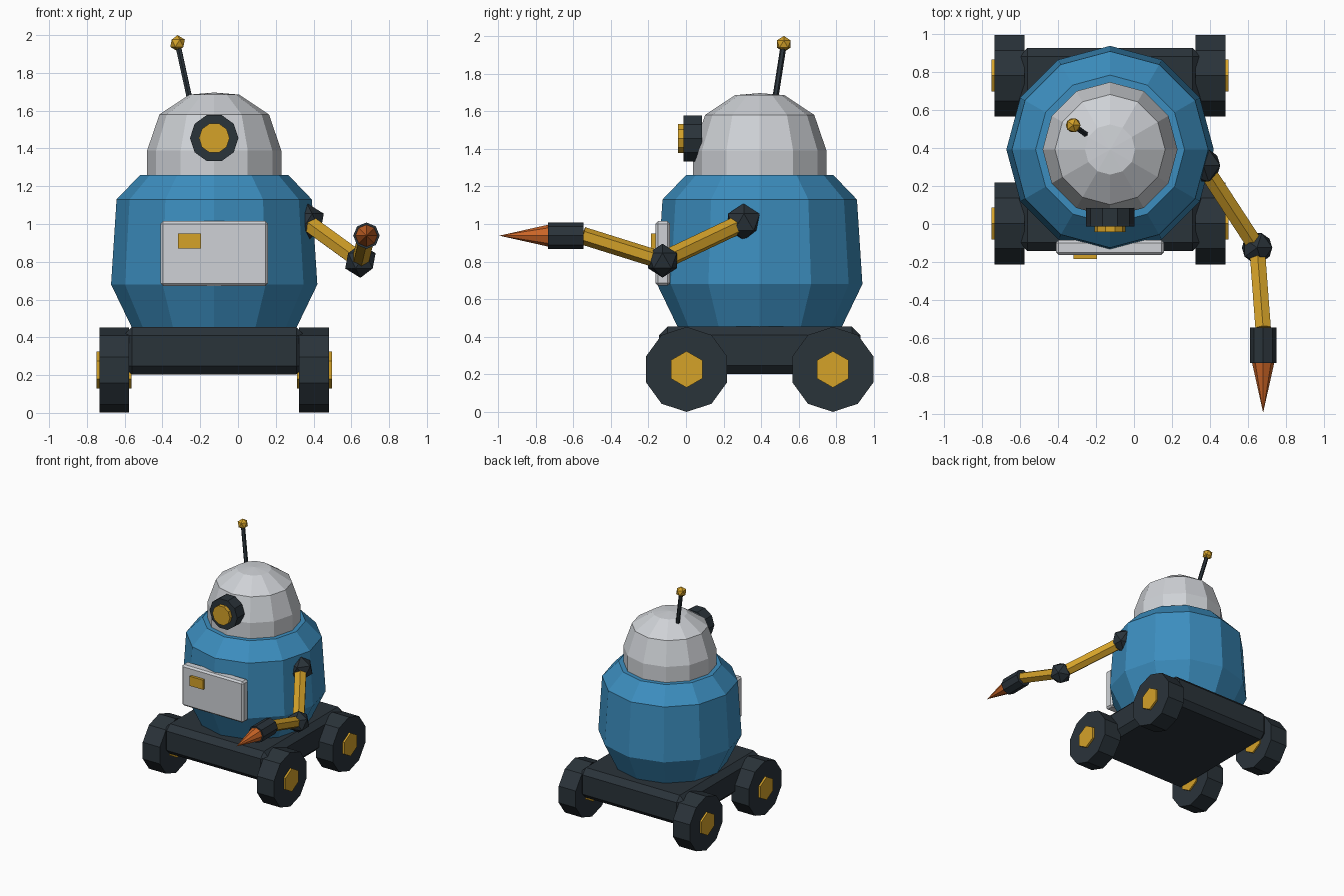
import bpy, bmesh, math
from mathutils import Vector

if "Cube" in bpy.data.objects:
    bpy.data.objects.remove(bpy.data.objects["Cube"])

CX, CY = -0.126, 0.392          # centre of the rover body
X, Y, Z = Vector((1, 0, 0)), Vector((0, 1, 0)), Vector((0, 0, 1))


def material(name, rgb):
    m = bpy.data.materials.new(name)
    m.use_nodes = True
    m.diffuse_color = (*rgb, 1)
    m.node_tree.nodes["Principled BSDF"].inputs["Base Color"].default_value = (*rgb, 1)
    return m


blue = material("blue paint", (0.045, 0.27, 0.52))
grey = material("light grey metal", (0.62, 0.64, 0.67))
dark = material("dark rubber", (0.023, 0.033, 0.042))
gold = material("golden yellow", (0.66, 0.36, 0.022))
orange = material("orange tip", (0.6, 0.13, 0.02))


def finish(name, bm, mat):
    bmesh.ops.recalc_face_normals(bm, faces=bm.faces[:])
    mesh = bpy.data.meshes.new(name)
    bm.to_mesh(mesh)
    bm.free()
    mesh.materials.append(mat)
    obj = bpy.data.objects.new(name, mesh)
    bpy.context.collection.objects.link(obj)
    return obj


def loft(name, mat, origin, axis, ref, sides, profile):
    """Stack polygon rings (distance, radius) along an axis; first corner points to ref."""
    origin, d = Vector(origin), axis.normalized()
    u = (ref - d * ref.dot(d)).normalized()
    v = d.cross(u)
    bm = bmesh.new()
    rings = []
    for t, r in profile:
        c = origin + d * t
        if r == 0:
            rings.append([bm.verts.new(c)] * sides)
            continue
        angles = [math.tau * i / sides for i in range(sides)]
        rings.append([bm.verts.new(c + (u * math.cos(a) + v * math.sin(a)) * r) for a in angles])
    for low, high in zip(rings, rings[1:]):
        for i in range(sides):
            j = (i + 1) % sides
            bm.faces.new(dict.fromkeys((low[i], low[j], high[j], high[i])))
    for ring, (t, r) in ((rings[0], profile[0]), (rings[-1], profile[-1])):
        if r:
            bm.faces.new(ring)
    return finish(name, bm, mat)


def rod(name, mat, a, b, radius, sides=6):
    d = Vector(b) - Vector(a)
    return loft(name, mat, a, d, Z, sides, [(0, radius), (d.length, radius)])


def ball(name, mat, centre, radius):
    bm = bmesh.new()
    bmesh.ops.create_icosphere(bm, subdivisions=1, radius=radius)
    bmesh.ops.translate(bm, verts=bm.verts, vec=centre)
    return finish(name, bm, mat)


def box(name, mat, low, high, chamfer=0):
    low, high = Vector(low), Vector(high)
    bm = bmesh.new()
    bmesh.ops.create_cube(bm, size=1)
    bmesh.ops.scale(bm, verts=bm.verts, vec=high - low)
    bmesh.ops.translate(bm, verts=bm.verts, vec=(low + high) / 2)
    if chamfer:
        bmesh.ops.bevel(bm, geom=bm.edges[:], offset=chamfer, segments=1, affect='EDGES')
    return finish(name, bm, mat)


# Chassis, wheels and hubs
box("chassis", dark, (CX - 0.48, CY - 0.535, 0.203), (CX + 0.48, CY + 0.535, 0.455), 0.045)
for side, sx in (("left", 1), ("right", -1)):
    for end, y in (("front", 0.003), ("rear", 0.781)):
        centre = (CX, y, 0.227)
        loft(f"{end}_{side}_wheel", dark, centre, X * sx, Z, 10, [(0.45, 0.226), (0.608, 0.226)])
        loft(f"{end}_{side}_hub", gold, centre, X * sx, Z, 6, [(0.438, 0.097), (0.624, 0.097)])

# Body and domed head
loft("body", blue, (CX, CY, 0), Z, X, 12,
     [(0.45, 0.435), (0.68, 0.546), (1.13, 0.517), (1.26, 0.392)])
loft("head", grey, (CX, CY, 0), Z, X, 12,
     [(1.24, 0.355), (1.39, 0.355), (1.58, 0.29), (1.685, 0.132), (1.696, 0)])

# Eye
loft("eye_housing", dark, (CX, 0.085, 1.455), -Y, X, 10, [(0, 0.128), (0.098, 0.128)])
loft("eye_lens", gold, (CX, 0.03, 1.455), -Y, X, 10, [(0, 0.081), (0.073, 0.081)])

# Chest panel with button
box("chest_panel", grey, (CX - 0.285, -0.163, 0.672), (CX + 0.285, -0.085, 1.015), 0.014)
box("panel_button", gold, (-0.318, -0.185, 0.87), (-0.195, -0.15, 0.95))

# Antenna
antenna_tip = (-0.32, 0.52, 1.957)
rod("antenna_rod", dark, (-0.253, 0.472, 1.65), antenna_tip, 0.016)
ball("antenna_ball", gold, antenna_tip, 0.043)

# Left arm
shoulder, elbow, wrist = (0.365, 0.308, 1.01), (0.648, -0.125, 0.805), (0.68, -0.55, 0.938)
ball("shoulder_joint", dark, shoulder, 0.1)
rod("upper_arm", gold, shoulder, elbow, 0.05)
ball("elbow_joint", dark, elbow, 0.09)
rod("forearm", gold, elbow, wrist, 0.047)
loft("hand", dark, wrist, -Y, Z, 8, [(-0.005, 0.07), (0.183, 0.07)])
loft("drill_tip", orange, wrist, -Y, Z, 8, [(0.183, 0.058), (0.443, 0)])
